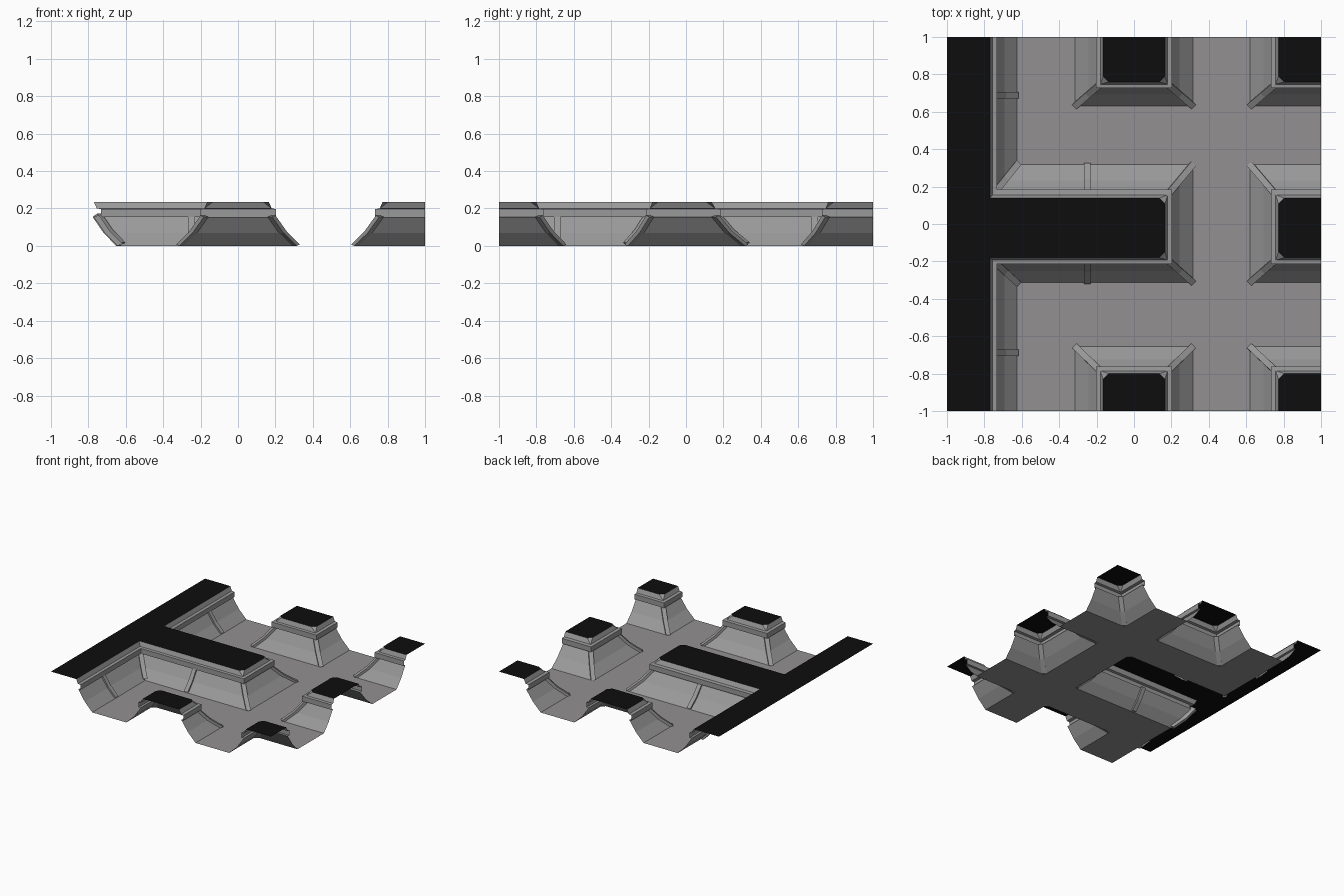
import bpy, bmesh
from mathutils import Vector

if "Cube" in bpy.data.objects:
    bpy.data.objects.remove(bpy.data.objects["Cube"])


def material(name, col):
    m = bpy.data.materials.new(name)
    m.diffuse_color = (*col, 1)
    m.use_nodes = True
    m.node_tree.nodes["Principled BSDF"].inputs["Base Color"].default_value = m.diffuse_color
    return m


STONE = material("wall_grey", (0.32, 0.32, 0.32))
FLOOR = material("floor_grey", (0.29, 0.28, 0.28))
BLACK = material("cap_black", (0.004, 0.004, 0.004))

# Wall lines: base coordinate -> coordinate at the top edge
XS = {-0.625: -0.77, -0.315: -0.165, 0.315: 0.165, 0.62: 0.773, 1: 1}
YS = {0.63: 0.76, 0.318: 0.138, -0.313: -0.18, -0.655: -0.80, 1: 1, -1: -1}
# Wall section: (inward fraction, height), with the projecting trim band
SECTION = [(0, 0), (0.47, 0.07), (0.87, 0.155), (0.74, 0.155),
           (0.74, 0.197), (0.9, 0.2), (1, 0.235)]
CHAMFER = 0.03


def at(corner, f, z):
    """Point on the wall above a base corner."""
    x, y = corner
    return Vector((x + (XS[x] - x) * f, y + (YS[y] - y) * f, z))


def finish(name, bm, mats):
    me = bpy.data.meshes.new(name)
    bm.to_mesh(me)
    bm.free()
    for m in mats:
        me.materials.append(m)
    ob = bpy.data.objects.new(name, me)
    bpy.context.collection.objects.link(ob)
    return ob


def bend(path, i):
    """Positive for an inner corner, negative for an outer one."""
    a, b, c = (Vector(path[k]) for k in (i - 1, i, i + 1))
    u, v = (b - a).normalized(), (c - b).normalized()
    return u, v, u.x * v.y - u.y * v.x


def block(name, path, extra=()):
    """Sweep the wall section along a path and close it with a black cap."""
    bm = bmesh.new()
    rows = []
    for k, (f, z) in enumerate(SECTION):
        row = []
        for i, c in enumerate(path):
            p = at(c, f, z)
            outer = 0 < i < len(path) - 1 and bend(path, i)[2] < 0
            cut = CHAMFER if k == len(SECTION) - 1 else 0
            if outer:
                u, v, _ = bend(path, i)
                row += [bm.verts.new(p - u.to_3d() * cut),
                        bm.verts.new(p + v.to_3d() * cut)]
            else:
                row.append(bm.verts.new(p))
        rows.append(row)
    for lo, hi in zip(rows, rows[1:]):
        for i in range(len(lo) - 1):
            bm.faces.new((lo[i + 1], lo[i], hi[i], hi[i + 1]))
    cap = bm.faces.new(rows[-1] + [bm.verts.new((x, y, 0.235)) for x, y in extra])
    cap.normal_update()
    if cap.normal.z < 0:
        cap.normal_flip()
    cap.material_index = 1
    bmesh.ops.remove_doubles(bm, verts=bm.verts, dist=0.0005)
    finish(name, bm, [STONE, BLACK])


def rib(name, points, out, proud, width=0.034):
    """Thin bar that follows the wall section up to the trim."""
    out = Vector((*out, 0)).normalized()
    side = Vector((-out.y, out.x, 0)) * width / 2
    bm = bmesh.new()
    rings = []
    for p in points:
        front = p + out * proud * 0.6 + Vector((0, 0, proud * 0.7))
        back = p - out * 0.02
        rings.append([bm.verts.new(q) for q in
                      (back - side, front - side, front + side, back + side)])
    for a, b in zip(rings, rings[1:]):
        for i in range(4):
            j = (i + 1) % 4
            bm.faces.new((a[i], a[j], b[j], b[i]))
    bm.faces.new(rings[0])
    bm.faces.new(rings[-1])
    bmesh.ops.recalc_face_normals(bm, faces=bm.faces)
    finish(name, bm, [STONE])


LEFT, W0, W1, R = -0.625, -0.315, 0.315, 0.62
B, M1, M0, F = 0.63, 0.318, -0.313, -0.655

# Solid blocks, each path keeping the floor on its left
BLOCKS = {
    "tee_wall": [(LEFT, 1), (LEFT, M1), (W1, M1), (W1, M0), (LEFT, M0), (LEFT, -1)],
    "back_pillar": [(W1, 1), (W1, B), (W0, B), (W0, 1)],
    "back_corner_pillar": [(1, B), (R, B), (R, 1)],
    "right_pillar": [(1, M0), (R, M0), (R, M1), (1, M1)],
    "front_pillar": [(W0, -1), (W0, F), (W1, F), (W1, -1)],
    "front_corner_pillar": [(R, -1), (R, F), (1, F)],
}
EXTRA = {"tee_wall": [(-1, -1), (-1, 1)],
         "back_corner_pillar": [(1, 1)], "front_corner_pillar": [(1, -1)]}

for name, path in BLOCKS.items():
    block(name, path, EXTRA.get(name, ()))
    # Ribs running up the corners
    for i in range(1, len(path) - 1):
        u, v, turn = bend(path, i)
        out = (u - v) if turn < 0 else (v - u)
        pts = [at(path[i], f, z) for f, z in SECTION[:3]]
        rib(f"{name}_corner_rib_{i}", pts, out, 0.01 if turn < 0 else 0.026)

# Ribs in the middle of the long walls
for s, y in ((1, M1), (-1, M0)):
    pts = [at((LEFT, y), f, z) for f, z in SECTION[:3]]
    rib("arm_rib", [Vector((-0.25, p.y, p.z)) for p in pts], (0, s), 0.014)
    rib("side_rib", [Vector((p.x, s * 0.688, p.z)) for p in pts], (1, 0), 0.014)

# Floor cells between the blocks
xs = [LEFT, W0, W1, R, 1]
ys = [-1, F, M0, M1, B, 1]
bm = bmesh.new()
for i in range(4):
    for j in range(5):
        if (i in (1, 3) and j % 2 == 0) or (i == 0 and j == 2):
            continue
        bm.faces.new([bm.verts.new((x, y, 0)) for x, y in (
            (xs[i], ys[j]), (xs[i + 1], ys[j]),
            (xs[i + 1], ys[j + 1]), (xs[i], ys[j + 1]))])
bmesh.ops.remove_doubles(bm, verts=bm.verts, dist=0.0005)
finish("floor", bm, [FLOOR])
